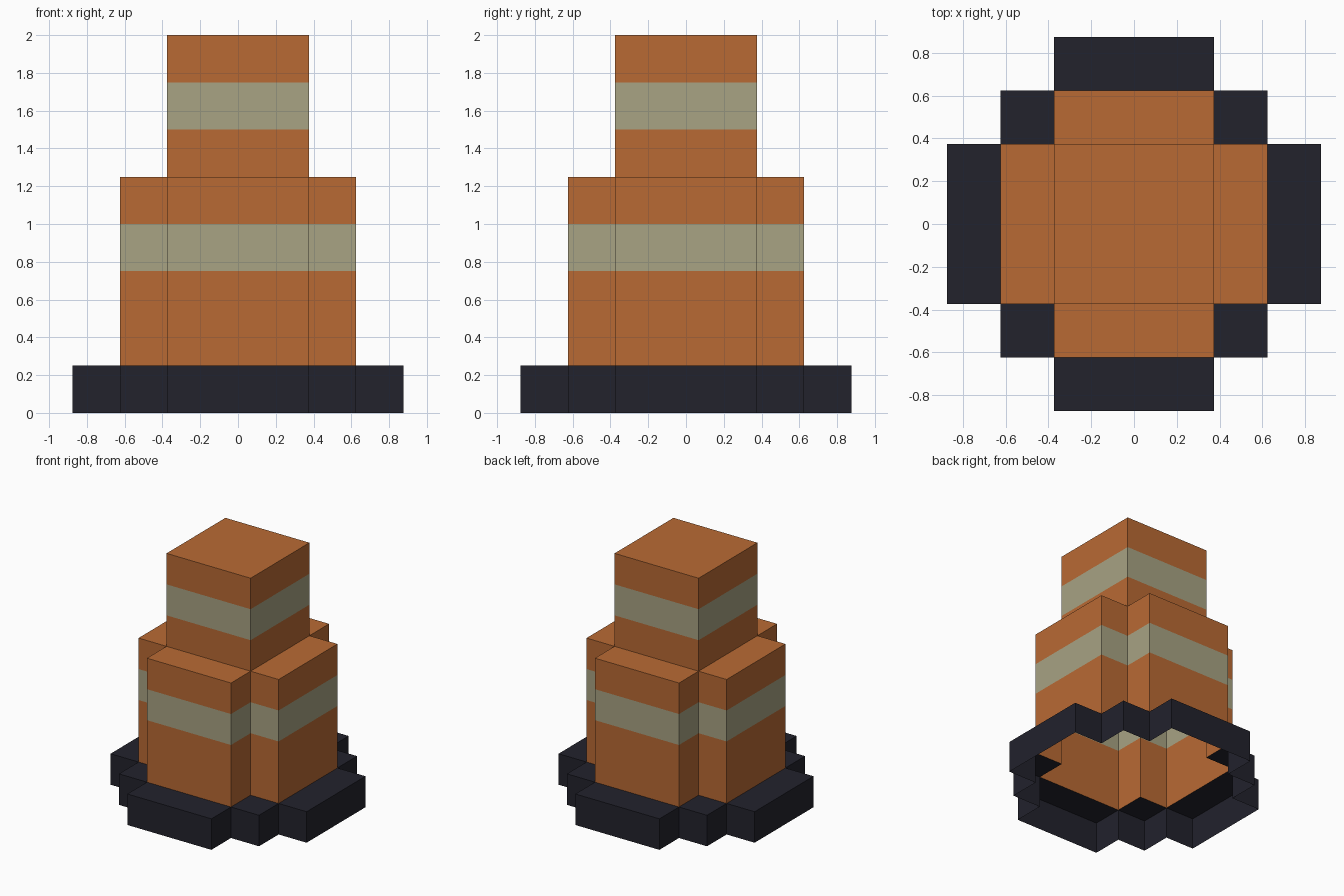
import bpy, bmesh

if "Cube" in bpy.data.objects:
    bpy.data.objects.remove(bpy.data.objects["Cube"])


def srgb(r, g, b):
    lin = [((c / 255 + 0.055) / 1.055) ** 2.4 if c > 10 else c / 3294 for c in (r, g, b)]
    return (*lin, 1.0)


def material(name, rgb):
    m = bpy.data.materials.new(name)
    m.diffuse_color = srgb(*rgb)
    m.use_nodes = True
    m.node_tree.nodes["Principled BSDF"].inputs["Base Color"].default_value = m.diffuse_color
    return m


ORANGE = material("orange", (185, 106, 52))
STRIPE = material("pale stripe", (168, 163, 131))
DARK = material("dark base", (34, 34, 44))

# Shared plan grid: each tier fills some of its cells
LINES = [-0.875, -0.625, -0.375, 0.375, 0.625, 0.875]


def cells(reach):
    """Cells within a Manhattan distance of the centre cell."""
    return {(i, j) for i in range(5) for j in range(5)
            if abs(i - 2) + abs(j - 2) <= reach}


def tier(name, filled, above, heights, mats, stripe_z=None):
    """Hollow shell: outer walls plus the top left uncovered by the tier above."""
    bm = bmesh.new()
    for i, j in filled:
        x0, x1, y0, y1 = LINES[i], LINES[i + 1], LINES[j], LINES[j + 1]
        corners = [(x0, y0), (x1, y0), (x1, y1), (x0, y1)]
        for k, (di, dj) in enumerate([(0, -1), (1, 0), (0, 1), (-1, 0)]):
            if (i + di, j + dj) in filled:
                continue
            a, b = corners[k], corners[(k + 1) % 4]
            for lo, hi in zip(heights, heights[1:]):
                f = bm.faces.new([bm.verts.new(p) for p in
                                  ((*a, lo), (*b, lo), (*b, hi), (*a, hi))])
                f.material_index = int(lo == stripe_z)
        if (i, j) not in above:
            bm.faces.new([bm.verts.new((*c, heights[-1])) for c in corners])
    bmesh.ops.remove_doubles(bm, verts=bm.verts, dist=1e-4)
    mesh = bpy.data.meshes.new(name)
    bm.to_mesh(mesh)
    bm.free()
    for m in mats:
        mesh.materials.append(m)
    bpy.context.collection.objects.link(bpy.data.objects.new(name, mesh))


# Stepped base, plus-shaped lower tier, square upper tier (open underneath)
tier("base", cells(2), cells(1), [0, 0.25], [DARK])
tier("lower_tier", cells(1), cells(0), [0.25, 0.75, 1.0, 1.25], [ORANGE, STRIPE], 0.75)
tier("upper_tier", cells(0), set(), [1.25, 1.5, 1.75, 2.0], [ORANGE, STRIPE], 1.5)
